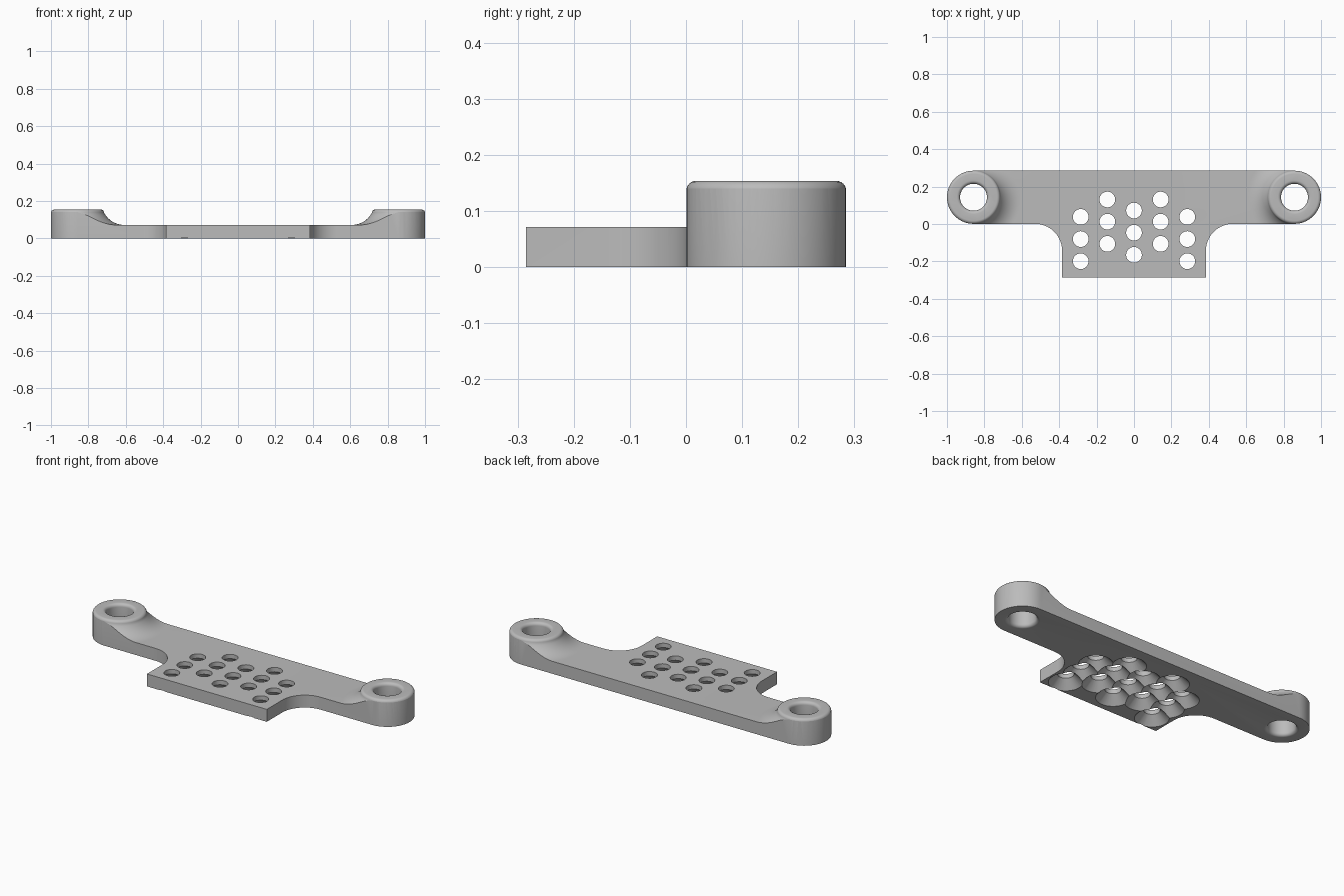
import bpy, bmesh
from math import sin, cos, pi, sqrt, asin

if "Cube" in bpy.data.objects:
    bpy.data.objects.remove(bpy.data.objects["Cube"], do_unlink=True)

THICK, TOP = 0.072, 0.154           # plate and boss heights
BOSS_X, BOSS_Y, BOSS_R = 0.858, 0.143, 0.142
BORE, ROUND = 0.072, 0.018
HALF, BACK, FRONT, ARM = 0.384, 0.285, -0.285, 0.001

gray = bpy.data.materials.new("plain gray")
gray.use_nodes = True
COLOR = (0.5, 0.5, 0.5, 1)
gray.diffuse_color = COLOR
gray.node_tree.nodes["Principled BSDF"].inputs["Base Color"].default_value = COLOR


def arc(cx, cy, r, a0, a1, n):
    return [(cx + r * cos(a0 + (a1 - a0) * i / n),
             cy + r * sin(a0 + (a1 - a0) * i / n)) for i in range(n + 1)]


def make_object(name, bm):
    bmesh.ops.recalc_face_normals(bm, faces=bm.faces)
    mesh = bpy.data.meshes.new(name)
    bm.to_mesh(mesh)
    bm.free()
    mesh.materials.append(gray)
    obj = bpy.data.objects.new(name, mesh)
    bpy.context.collection.objects.link(obj)
    return obj


def revolve(name, profile, x, y, steps):
    """Solid of revolution from a closed (radius, height) profile."""
    bm = bmesh.new()
    verts = [bm.verts.new((r, 0, z)) for r, z in profile]
    edges = [bm.edges.new((a, b)) for a, b in zip(verts, verts[1:] + verts[:1])]
    bmesh.ops.spin(bm, geom=verts + edges, cent=(0, 0, 0), axis=(0, 0, 1),
                   angle=2 * pi, steps=steps)
    bmesh.ops.remove_doubles(bm, verts=bm.verts, dist=1e-5)
    bmesh.ops.dissolve_degenerate(bm, edges=bm.edges, dist=1e-6)
    bmesh.ops.translate(bm, verts=bm.verts, vec=(x, y, 0))
    return make_object(name, bm)


def cut(target, cutter):
    mod = target.modifiers.new("cut", "BOOLEAN")
    mod.operation, mod.solver, mod.object = "DIFFERENCE", "EXACT", cutter
    bpy.context.view_layer.objects.active = target
    bpy.ops.object.modifier_apply(modifier=mod.name)
    bpy.data.objects.remove(cutter, do_unlink=True)


# Bracket outline: front tab, concave corner, rounded arm end, then mirrored
corner = 0.145
right = [(HALF, FRONT)]
right += arc(HALF + corner, ARM - corner, corner, pi, pi / 2, 16)
right += arc(BOSS_X, BOSS_Y, BOSS_R, -pi / 2, pi / 2, 32)
outline = right + [(-x, y) for x, y in reversed(right)]
bm = bmesh.new()
base = bm.faces.new([bm.verts.new((x, y, 0)) for x, y in outline])
top = bmesh.ops.extrude_face_region(bm, geom=[base])["geom"]
bmesh.ops.translate(bm, vec=(0, 0, TOP),
                    verts=[v for v in top if isinstance(v, bmesh.types.BMVert)])
bracket = make_object("mounting_bracket", bm)

# Carve the plate level, leaving round bosses with a sweeping fillet
drop, reach = TOP - ROUND - THICK, 0.108
sweep = (reach ** 2 + drop ** 2) / (2 * drop)
span = asin(reach / sweep)
edge = BOSS_R + 0.0006
carve = [(edge - ROUND, TOP + 0.1), (edge - ROUND, TOP + 0.001)]
carve += arc(edge - ROUND, TOP - ROUND, ROUND, pi / 2, 0, 6)
carve += arc(edge + reach, THICK + sweep, sweep, -pi / 2 - span, -pi / 2, 12)[1:]
carve += [(1.1, THICK), (1.1, TOP + 0.1)]

# Bore with rounded rims at both ends
bore = [(0, -0.05), (BORE + ROUND, -0.05)]
bore += arc(BORE + ROUND, ROUND, ROUND, -pi / 2, -pi, 6)
bore += arc(BORE + ROUND, TOP - ROUND, ROUND, pi, pi / 2, 6)
bore += [(BORE + ROUND, TOP + 0.05), (0, TOP + 0.05)]

for side in (-1, 1):
    cut(bracket, revolve("boss_carve", carve, side * BOSS_X, BOSS_Y, 64))
for side in (-1, 1):
    cut(bracket, revolve("boss_bore", bore, side * BOSS_X, BOSS_Y, 48))

# Staggered grid of screw holes, countersunk from below
hole, sink = 0.042, 0.089
screw = [(0, -0.02), (sink + 0.02, -0.02), (hole, sink - hole),
         (hole, THICK + 0.05), (0, THICK + 0.05)]
for column, first in zip(range(-2, 3), (0.038, 0.131, 0.072, 0.131, 0.038)):
    for row in range(3):
        cut(bracket, revolve("screw_hole", screw, column * 0.1425,
                             first - row * 0.1185, 32))

bpy.ops.object.select_all(action="DESELECT")
bracket.select_set(True)
bpy.context.view_layer.objects.active = bracket
bpy.ops.object.shade_smooth_by_angle(angle=pi / 6)
